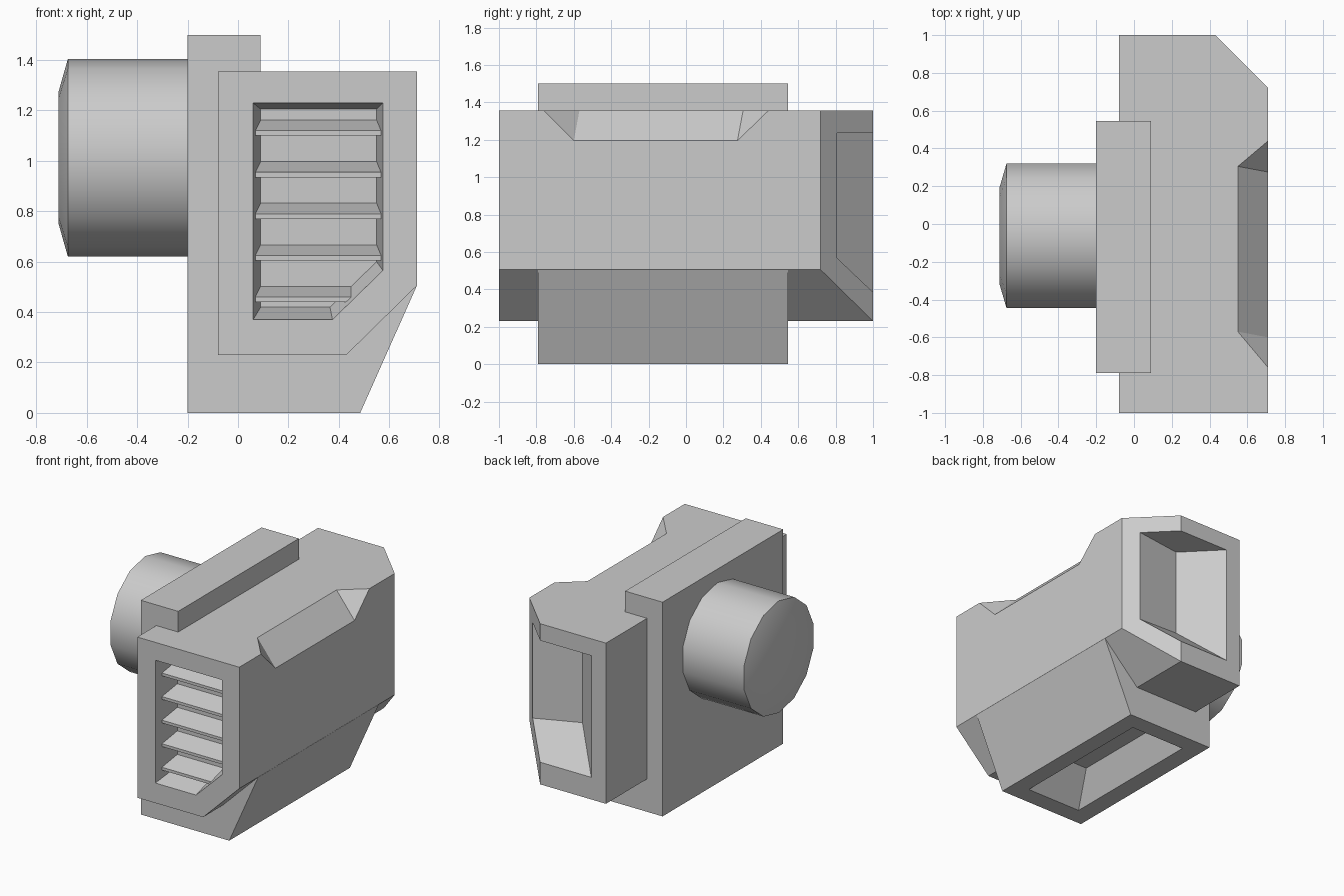
import bpy, bmesh, math
from mathutils import Vector

cube = bpy.data.objects.get("Cube")
if cube:
    bpy.data.objects.remove(cube, do_unlink=True)

grey = bpy.data.materials.new("plain_grey")
grey.use_nodes = True
tone = (0.6, 0.6, 0.6, 1)
grey.diffuse_color = tone
grey.node_tree.nodes["Principled BSDF"].inputs["Base Color"].default_value = tone


def finish(name, bm):
    bmesh.ops.recalc_face_normals(bm, faces=bm.faces)
    mesh = bpy.data.meshes.new(name)
    bm.to_mesh(mesh)
    bm.free()
    mesh.materials.append(grey)
    obj = bpy.data.objects.new(name, mesh)
    bpy.context.collection.objects.link(obj)
    return obj


def loft(rings):
    """Closed solid through rings that have equal point counts."""
    bm = bmesh.new()
    loops = [[bm.verts.new(p) for p in ring] for ring in rings]
    n = len(loops[0])
    for a, b in zip(loops, loops[1:]):
        for i in range(n):
            j = (i + 1) % n
            bm.faces.new((a[i], a[j], b[j], b[i]))
    bm.faces.new(loops[0][::-1])
    bm.faces.new(loops[-1])
    return bm


def prism_y(profile, y0, y1):
    return loft([[(x, y, z) for x, z in profile] for y in (y0, y1)])


def rect(x0, x1, y0, y1, z):
    return [(x0, y0, z), (x1, y0, z), (x1, y1, z), (x0, y1, z)]


def carve(obj, bm):
    cutter = finish("cutter", bm)
    cutter.hide_render = True
    mod = obj.modifiers.new("recess", 'BOOLEAN')
    mod.operation = 'DIFFERENCE'
    mod.solver = 'EXACT'
    mod.object = cutter
    bpy.context.view_layer.objects.active = obj
    bpy.ops.object.modifier_apply(modifier=mod.name)
    bpy.data.objects.remove(cutter, do_unlink=True)


# Housing: long block with a lower side chamfer and a rear corner chamfer
bm = prism_y([(-.08, .23), (.43, .23), (.71, .505), (.71, 1.355), (-.08, 1.355)], -1, 1)
cut = bmesh.ops.bisect_plane(bm, geom=bm.verts[:] + bm.edges[:] + bm.faces[:],
                             plane_co=(.43, 1, 0), plane_no=(1, 1, 0), clear_outer=True)
bmesh.ops.holes_fill(bm, edges=[e for e in bm.edges if e.is_boundary])
housing = finish("housing", bm)

# Front vent recess, narrowing with depth
mouth = [(.06, .37), (.375, .37), (.575, .565), (.575, 1.23), (.06, 1.23)]
back = [(.09, .42), (.365, .42), (.55, .6), (.55, 1.205), (.09, 1.205)]
FLOOR = -.8
start = [(Vector(m) + (Vector(m) - Vector(b)) * .5) for m, b in zip(mouth, back)]
carve(housing, loft([[(p[0], y, p[1]) for p in ring]
                     for ring, y in ((start, -1.1), (back, FLOOR))]))

# Rear recess wrapping the chamfered corner
plan = [(-.065, 1.1), (.8, 1.1), (.773, .827), (.27, .76)]
carve(housing, loft([[(x, y, .385 + .95 * (1 - y)) for x, y in plan],
                     [(x, y, 1.237) for x, y in plan]]))

# Sloped notch along the top side edge
ends = []
for corner, inner, low in ((-.76, -.57, -.6), (.44, .305, .275)):
    p, q, r = (Vector(v) for v in ((.71, corner, 1.355), (.55, inner, 1.355), (.71, low, 1.195)))
    ends.append([p + (2 * p - q - r) * .3, q + (q - r) * .3, r + (r - q) * .3])
carve(housing, loft(ends))

# Core block through the housing, with a tapered recess underneath
core = finish("core_block", prism_y(
    [(-.2, 0), (.485, 0), (.709, .503), (.5, .6), (.09, .7), (.09, 1.5), (-.2, 1.5)], -.79, .545))
carve(core, loft([rect(-.12, .41, -.76, .505, -.1), rect(.03, .27, -.46, .25, .2)]))

# Slanted vent slats, ends buried in the recess walls
for i in range(5):
    z = 1.165 - i * .165
    section = [(-.94, z - .045), (-.79, z), (-.79, z - .02), (-.94, z - .065)]
    finish(f"vent_slat_{i + 1}", loft([[(x, y, h) for y, h in section] for x in (.05, .59)]))

# Round knob on the side with a shallow bevelled cap
SIDES = 14


def ring(x, r):
    turns = [2 * math.pi * i / SIDES for i in range(SIDES)]
    return [(x, -.0625 + r * math.sin(a), 1.0125 + r * math.cos(a)) for a in turns]


knob = finish("side_knob", loft([ring(-.15, .3925), ring(-.675, .3925), ring(-.712, .262)]))
bpy.ops.object.select_all(action='DESELECT')
knob.select_set(True)
bpy.context.view_layer.objects.active = knob
bpy.ops.object.shade_smooth_by_angle(angle=math.radians(35))
